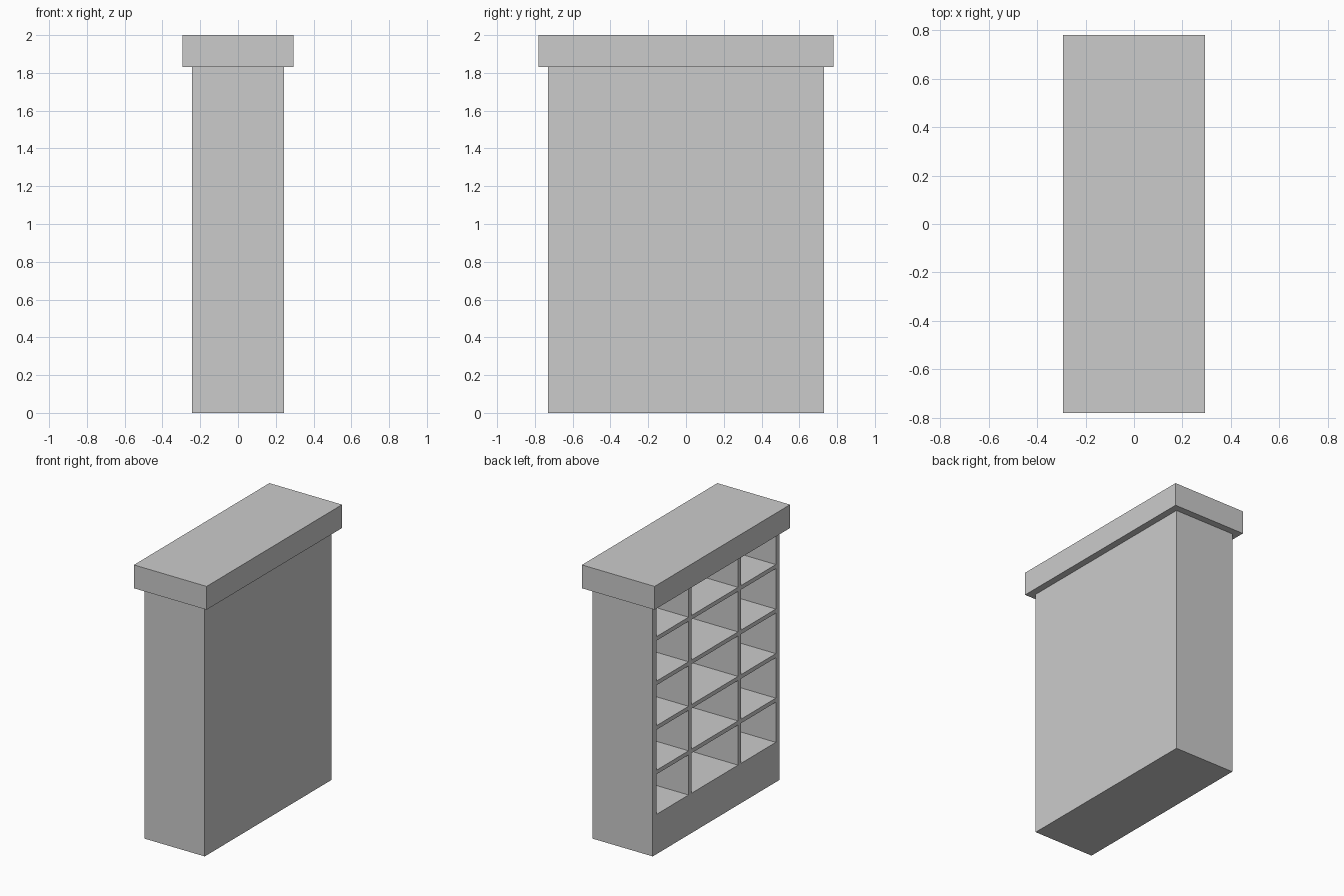
import bpy

if "Cube" in bpy.data.objects:
    bpy.data.objects.remove(bpy.data.objects["Cube"], do_unlink=True)

grey = bpy.data.materials.new("plain grey")
grey.use_nodes = True
colour = (0.6, 0.6, 0.6, 1)
grey.diffuse_color = colour
grey.node_tree.nodes["Principled BSDF"].inputs["Base Color"].default_value = colour


def box(name, x, y, z):
    """Add a box spanning the given (low, high) ranges."""
    spans = (x, y, z)
    bpy.ops.mesh.primitive_cube_add(size=1)
    ob = bpy.context.object
    ob.name = name
    for v in ob.data.vertices:
        v.co = [lo + (c + 0.5) * (hi - lo) for c, (lo, hi) in zip(v.co, spans)]
    ob.data.materials.append(grey)
    return ob


HX, HY = 0.243, 0.73          # body half sizes
WALL, SHELF = 0.043, 0.03     # panel thicknesses
BASE, TOP = 0.29, 1.83        # open range of the shelving
inner_x = (-HX, HX - WALL)
inner_y = (-HY + WALL, HY - WALL)

# Solid plinth and overhanging top slab
box("base", (-HX, HX), (-HY, HY), (0, BASE))
box("top_slab", (-0.293, 0.293), (-0.78, 0.78), (TOP, 2))

# Closed back panel on the +x side, and end walls
box("back_panel", (HX - WALL, HX), (-HY, HY), (BASE, TOP))
box("front_wall", inner_x, (-HY, -HY + WALL), (BASE, TOP))
box("rear_wall", inner_x, (HY - WALL, HY), (BASE, TOP))

# Upright dividers
centres = (-0.27, 0.3)
for i, y in enumerate(centres):
    box(f"divider_{i + 1}", inner_x, (y - 0.0175, y + 0.0175), (BASE, TOP))

# Shelves, split between the uprights
edges = [inner_y[0]]
for y in centres:
    edges += [y - 0.0175, y + 0.0175]
edges.append(inner_y[1])
for row in range(4):
    z = 0.582 + row * 0.3245
    for bay in range(3):
        box(f"shelf_{row + 1}_{bay + 1}", inner_x,
            (edges[2 * bay], edges[2 * bay + 1]), (z, z + SHELF))
